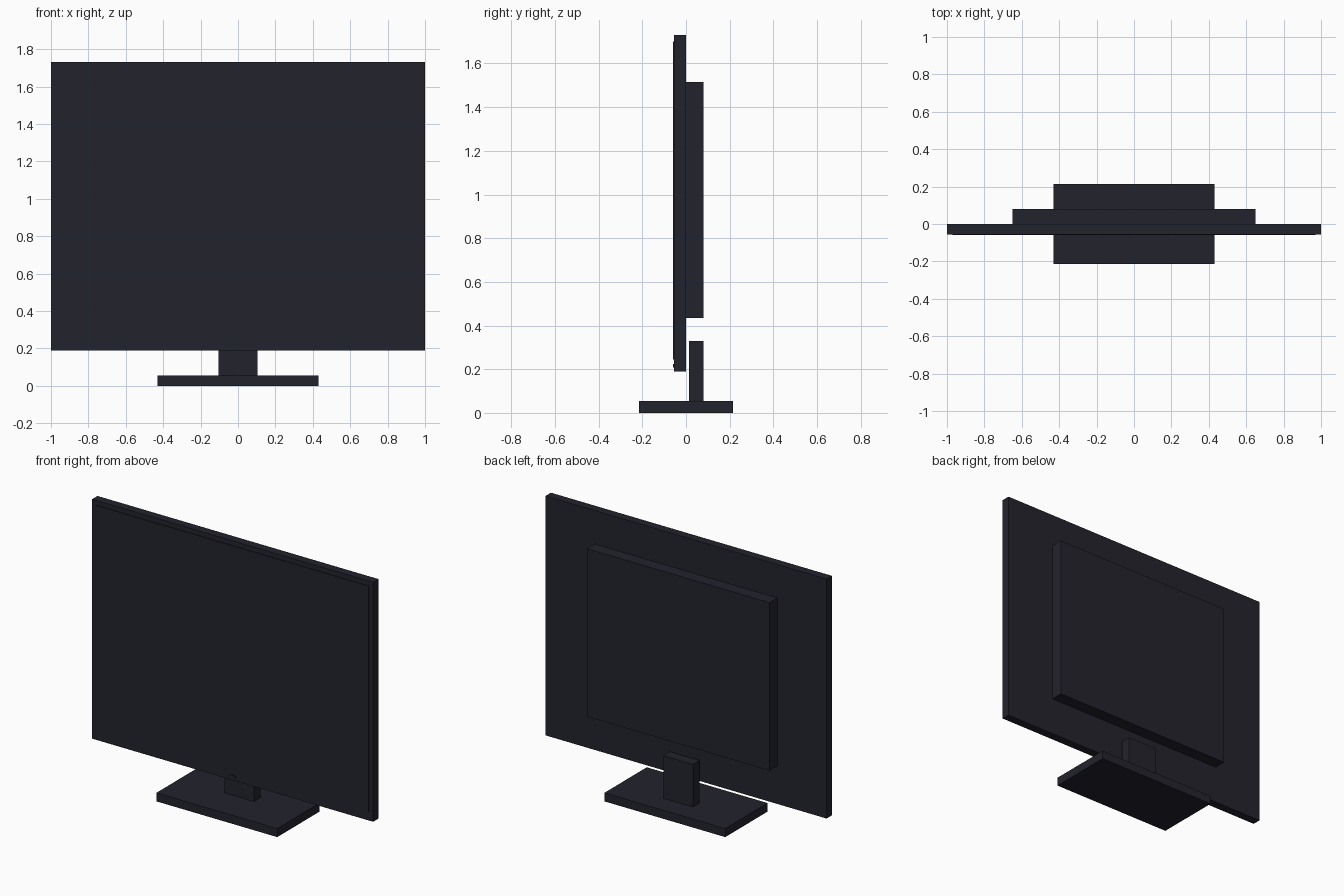
import bpy
import bmesh
from mathutils import Vector

cube = bpy.data.objects.get("Cube")
if cube:
    bpy.data.objects.remove(cube, do_unlink=True)


def material(name, rgb):
    mat = bpy.data.materials.new(name)
    mat.use_nodes = True
    colour = (*rgb, 1.0)
    mat.diffuse_color = colour
    bsdf = mat.node_tree.nodes["Principled BSDF"]
    bsdf.inputs["Base Color"].default_value = colour
    bsdf.inputs["Roughness"].default_value = 0.6
    return mat


def box(name, x, y, z, mat):
    """Flat-sided box spanning the given (min, max) ranges."""
    lo, hi = Vector((x[0], y[0], z[0])), Vector((x[1], y[1], z[1]))
    bm = bmesh.new()
    bmesh.ops.create_cube(bm, size=1)
    bmesh.ops.scale(bm, vec=hi - lo, verts=bm.verts)
    mesh = bpy.data.meshes.new(name)
    bm.to_mesh(mesh)
    bm.free()
    mesh.materials.append(mat)
    obj = bpy.data.objects.new(name, mesh)
    obj.location = (lo + hi) / 2
    bpy.context.collection.objects.link(obj)
    return obj


plastic = material("dark charcoal plastic", (0.0165, 0.0165, 0.026))

# Display: housing, slightly raised screen, power button and rear electronics case
box("display_housing", (-1, 1), (-0.055, 0), (0.19, 1.73), plastic)
box("screen", (-0.97, 0.97), (-0.06, -0.05), (0.245, 1.70), plastic)
box("power_button", (-0.02, 0.02), (-0.06, -0.05), (0.208, 0.224), plastic)
box("rear_case", (-0.65, 0.65), (0, 0.08), (0.435, 1.515), plastic)

# Stand
box("stand_neck", (-0.105, 0.105), (0.013, 0.08), (0.05, 0.33), plastic)
box("stand_base", (-0.43, 0.43), (-0.215, 0.215), (0, 0.055), plastic)
